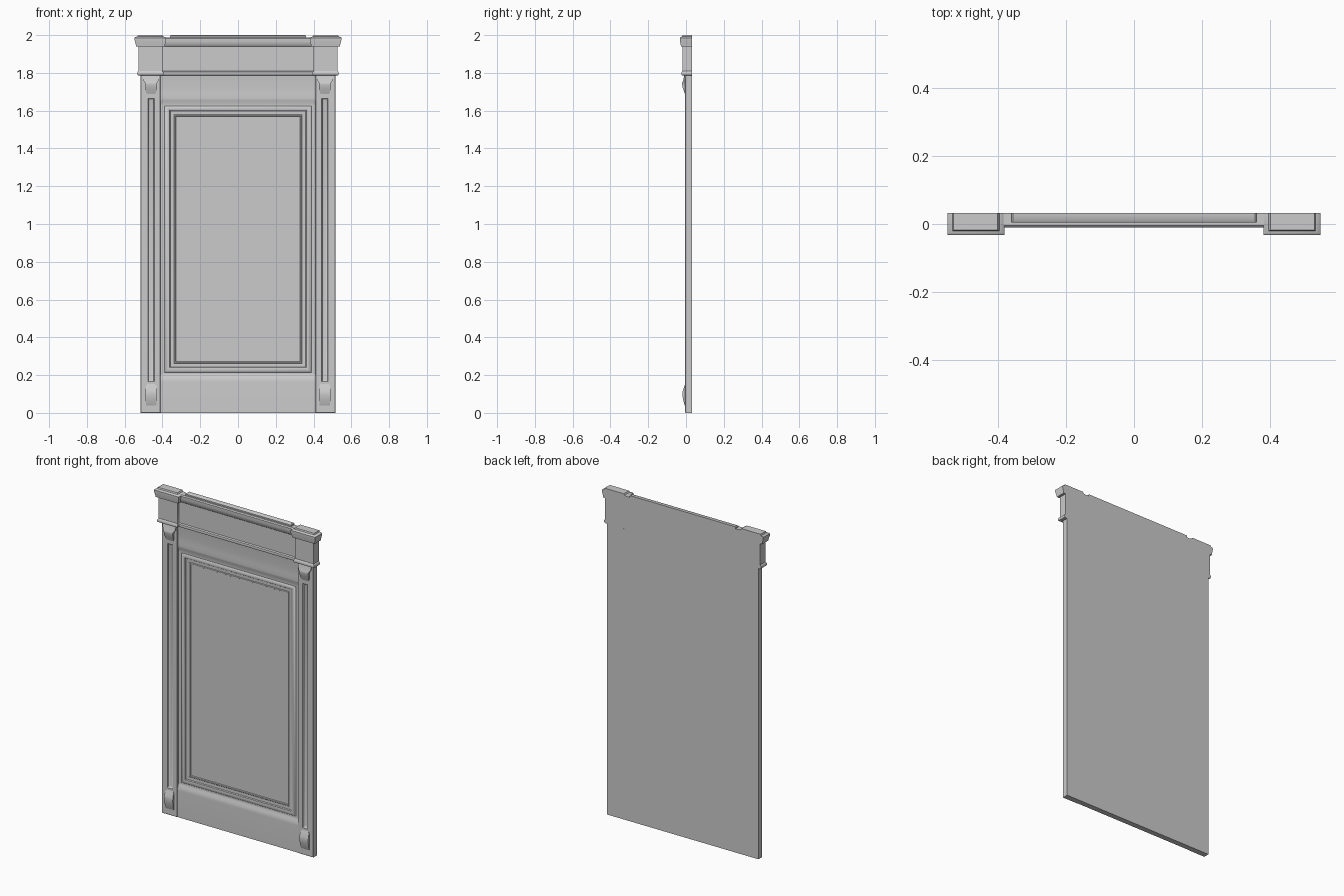
import bpy, bmesh

BACK = 0.0325


def finish(name, bm, angle=0.6):
    bmesh.ops.recalc_face_normals(bm, faces=bm.faces)
    me = bpy.data.meshes.new(name)
    bm.to_mesh(me)
    bm.free()
    ob = bpy.data.objects.new(name, me)
    bpy.context.collection.objects.link(ob)
    bpy.ops.object.select_all(action='DESELECT')
    ob.select_set(True)
    bpy.context.view_layer.objects.active = ob
    bpy.ops.object.shade_smooth_by_angle(angle=angle)
    return ob


def loft(name, loops):
    """Bridge successive four-cornered loops and cap both ends."""
    bm = bmesh.new()
    rows = [[bm.verts.new(p) for p in loop] for loop in loops]
    for a, b in zip(rows, rows[1:]):
        for i in range(4):
            j = (i + 1) % 4
            bm.faces.new((a[i], a[j], b[j], b[i]))
    bm.faces.new(rows[0])
    bm.faces.new(rows[-1])
    return finish(name, bm)


def relief(name, rings):
    """Nested rectangles (x0, x1, z0, z1, y) running from back to front."""
    return loft(name, [[(a, y, c), (b, y, c), (b, y, d), (a, y, d)]
                       for a, b, c, d, y in rings])


def stack(name, levels):
    """Horizontal rectangles (z, x0, x1, front y), all flush at the back."""
    return loft(name, [[(a, y, z), (b, y, z), (b, BACK, z), (a, BACK, z)]
                       for z, a, b, y in levels])


def extrude(name, profile, x0, x1):
    """(y, z) front outline, closed along the back, swept along x."""
    pts = profile + [(BACK, profile[-1][1]), (BACK, profile[0][1])]
    bm = bmesh.new()
    l = [bm.verts.new((x0, y, z)) for y, z in pts]
    r = [bm.verts.new((x1, y, z)) for y, z in pts]
    n = len(pts)
    for i in range(n):
        j = (i + 1) % n
        bm.faces.new((l[i], l[j], r[j], r[i]))
    bm.faces.new(l)
    bm.faces.new(r)
    return finish(name, bm)


def mirrored(ob):
    m = ob.modifiers.new("mirror", 'MIRROR')
    m.use_mirror_merge = False
    # objects sit at the origin, so this mirrors across x = 0


# central panel with framed moulding
steps = [(0.41, 0.19, 1.65, BACK), (0.41, 0.19, 1.65, 0.008),
         (0.388, 0.215, 1.625, 0.008), (0.382, 0.22, 1.62, 0.003),
         (0.372, 0.23, 1.612, 0.001), (0.362, 0.24, 1.603, 0.004),
         (0.358, 0.244, 1.599, 0.009), (0.340, 0.262, 1.580, 0.010),
         (0.337, 0.265, 1.577, 0.007), (0.331, 0.270, 1.571, 0.007),
         (0.328, 0.273, 1.568, 0.012)]
relief("framed_panel", [(-w, w, a, b, y) for w, a, b, y in steps])

# base board with a coved top edge
extrude("base_board", [(-0.001, 0), (-0.001, 0.165), (0.0, 0.18),
                       (0.004, 0.19), (0.008, 0.205)], -0.41, 0.41)

# header below the entablature
extrude("header", [(0.008, 1.63), (0.007, 1.645), (0.003, 1.655),
                   (0.002, 1.665), (0.004, 1.69), (0.004, 1.73),
                   (0.0, 1.785)], -0.41, 0.41)

# frieze with its lower bead and upper crown
extrude("frieze_and_crown", [(0.0, 1.785), (-0.007, 1.789), (-0.009, 1.797),
                             (-0.007, 1.805), (0.0, 1.81), (0.0, 1.94),
                             (-0.005, 1.945), (-0.010, 1.965),
                             (-0.010, 1.982), (-0.004, 1.988)], -0.40, 0.40)
stack("crown_top_strip", [(1.985, -0.36, 0.36, 0.004), (1.996, -0.36, 0.36, 0.004),
                          (2.0, -0.355, 0.355, 0.010)])

# fluted pilasters
mirrored(relief("pilaster", [
    (0.41, 0.515, 0, 1.788, BACK), (0.41, 0.515, 0, 1.788, -0.003),
    (0.412, 0.513, 0.002, 1.788, -0.005), (0.443, 0.477, 0.165, 1.665, -0.005),
    (0.447, 0.473, 0.17, 1.66, 0.001), (0.453, 0.467, 0.176, 1.654, 0.003)]))

# carved blocks at both ends of the pilaster
def block(name, levels):
    mirrored(loft(name, [[(0.46 - w, y, z), (0.46 + w, y, z),
                          (0.46 + w, 0.0, z), (0.46 - w, 0.0, z)]
                         for z, w, y in levels]))

block("upper_corbel", [(1.688, 0.022, -0.006), (1.700, 0.028, -0.010),
                       (1.720, 0.030, -0.017), (1.738, 0.030, -0.021),
                       (1.748, 0.032, -0.021), (1.762, 0.042, -0.014),
                       (1.788, 0.046, -0.010)])
block("lower_corbel", [(0.038, 0.028, -0.006), (0.045, 0.028, -0.009),
                       (0.075, 0.029, -0.016), (0.100, 0.030, -0.020),
                       (0.118, 0.030, -0.017), (0.140, 0.028, -0.009),
                       (0.152, 0.022, -0.005)])

# capital blocks: bead, die and projecting cap
mirrored(stack("capital", [
    (1.785, 0.402, 0.522, -0.016), (1.789, 0.396, 0.532, -0.023),
    (1.797, 0.394, 0.534, -0.025), (1.805, 0.396, 0.532, -0.023),
    (1.811, 0.400, 0.526, -0.018), (1.940, 0.400, 0.526, -0.018),
    (1.941, 0.388, 0.540, -0.027), (1.950, 0.386, 0.541, -0.028),
    (1.972, 0.380, 0.547, BACK * -1), (1.985, 0.380, 0.548, -0.0325),
    (1.990, 0.386, 0.543, -0.027), (1.992, 0.395, 0.533, -0.021),
    (2.0, 0.400, 0.530, -0.018)]))
